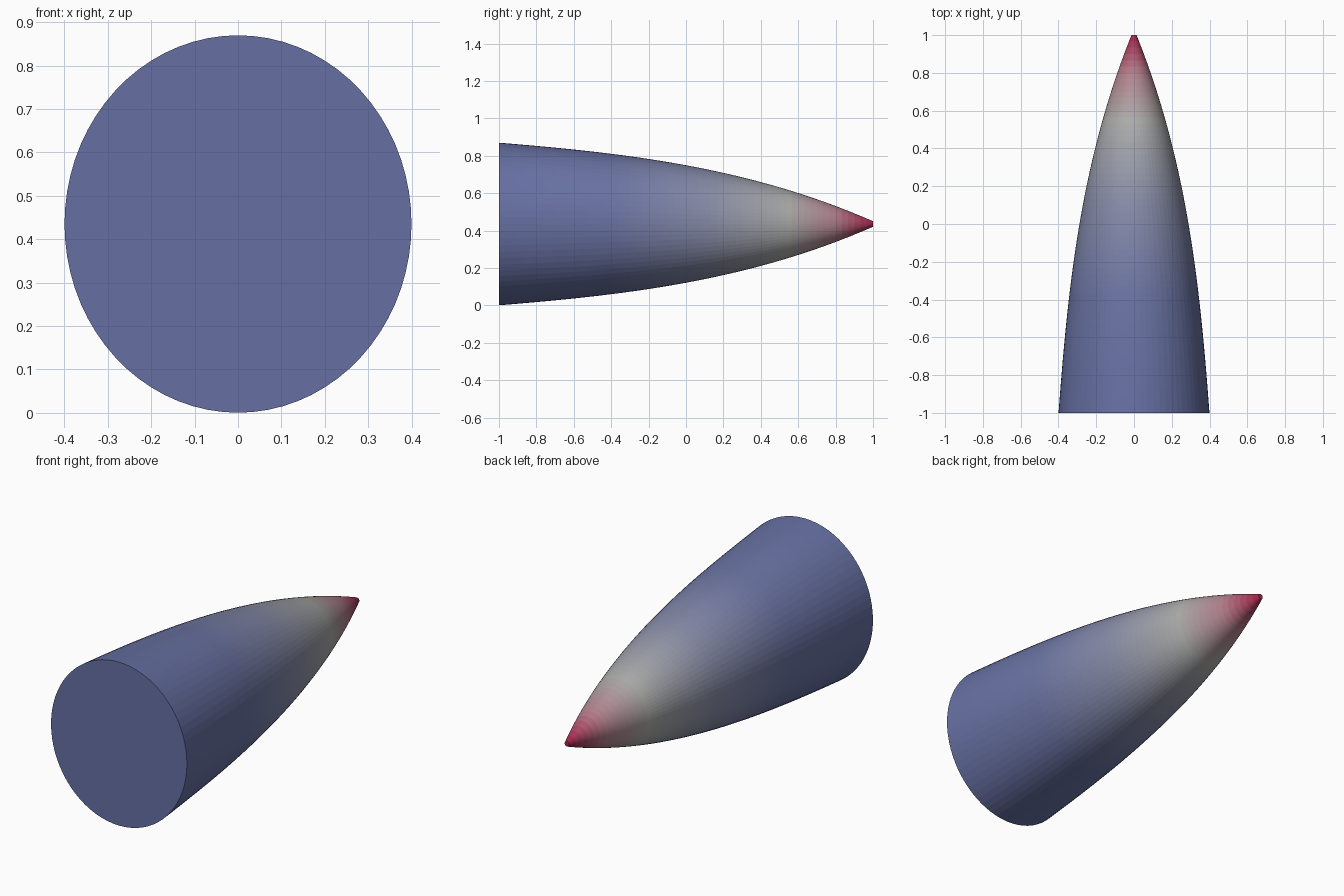
import bpy, bmesh, math

if "Cube" in bpy.data.objects:
    bpy.data.objects.remove(bpy.data.objects["Cube"])

SIDES, RINGS = 72, 60
HALF_W, HALF_H = 0.40, 0.435


def half_height(y):
    # pointed ogive: widest at the base, nearly sharp at the tip
    return 0.314 - 0.21 * y - 0.0895 * y * y - 0.025 * (y ** 3 - y)


def linear(c):
    return c / 12.92 if c < 0.04045 else ((c + 0.055) / 1.055) ** 2.4


# colour stops along the length: blue base, grey shoulder, crimson tip
STOPS = [(-1.0, (0.40, 0.44, 0.64)), (-0.4, (0.42, 0.455, 0.645)),
         (0.1, (0.53, 0.55, 0.66)), (0.55, (0.68, 0.68, 0.67)),
         (0.8, (0.70, 0.50, 0.55)), (1.0, (0.64, 0.12, 0.27))]


def colour_at(y):
    for (y0, c0), (y1, c1) in zip(STOPS, STOPS[1:]):
        if y <= y1:
            t = (y - y0) / (y1 - y0)
            return [linear(a + (b - a) * t) for a, b in zip(c0, c1)] + [1]
    return [linear(c) for c in STOPS[-1][1]] + [1]


mesh = bpy.data.meshes.new("nose_cone")
cone = bpy.data.objects.new("nose_cone", mesh)
bpy.context.collection.objects.link(cone)
bm = bmesh.new()

# elliptical rings from base to tip
ys = [-1 + 2 * i / RINGS for i in range(RINGS + 1)]
rings = []
for y in ys:
    h = half_height(y)
    w = h * HALF_W / HALF_H
    rings.append([bm.verts.new((w * math.cos(a), y, HALF_H + h * math.sin(a)))
                  for a in (2 * math.pi * k / SIDES for k in range(SIDES))])

# skin, one colour per band
for i in range(RINGS):
    mat = bpy.data.materials.new(f"band_{i:02d}")
    mat.diffuse_color = colour_at((ys[i] + ys[i + 1]) / 2)
    mat.use_nodes = True
    mat.node_tree.nodes["Principled BSDF"].inputs["Base Color"].default_value = mat.diffuse_color
    mesh.materials.append(mat)
    a, b = rings[i], rings[i + 1]
    for k in range(SIDES):
        n = (k + 1) % SIDES
        bm.faces.new((a[k], a[n], b[n], b[k])).material_index = i

# flat base and small blunt tip
bm.faces.new(rings[0]).material_index = 0
bm.faces.new(rings[-1]).material_index = RINGS - 1
bmesh.ops.recalc_face_normals(bm, faces=bm.faces)
bm.to_mesh(mesh)
bm.free()
